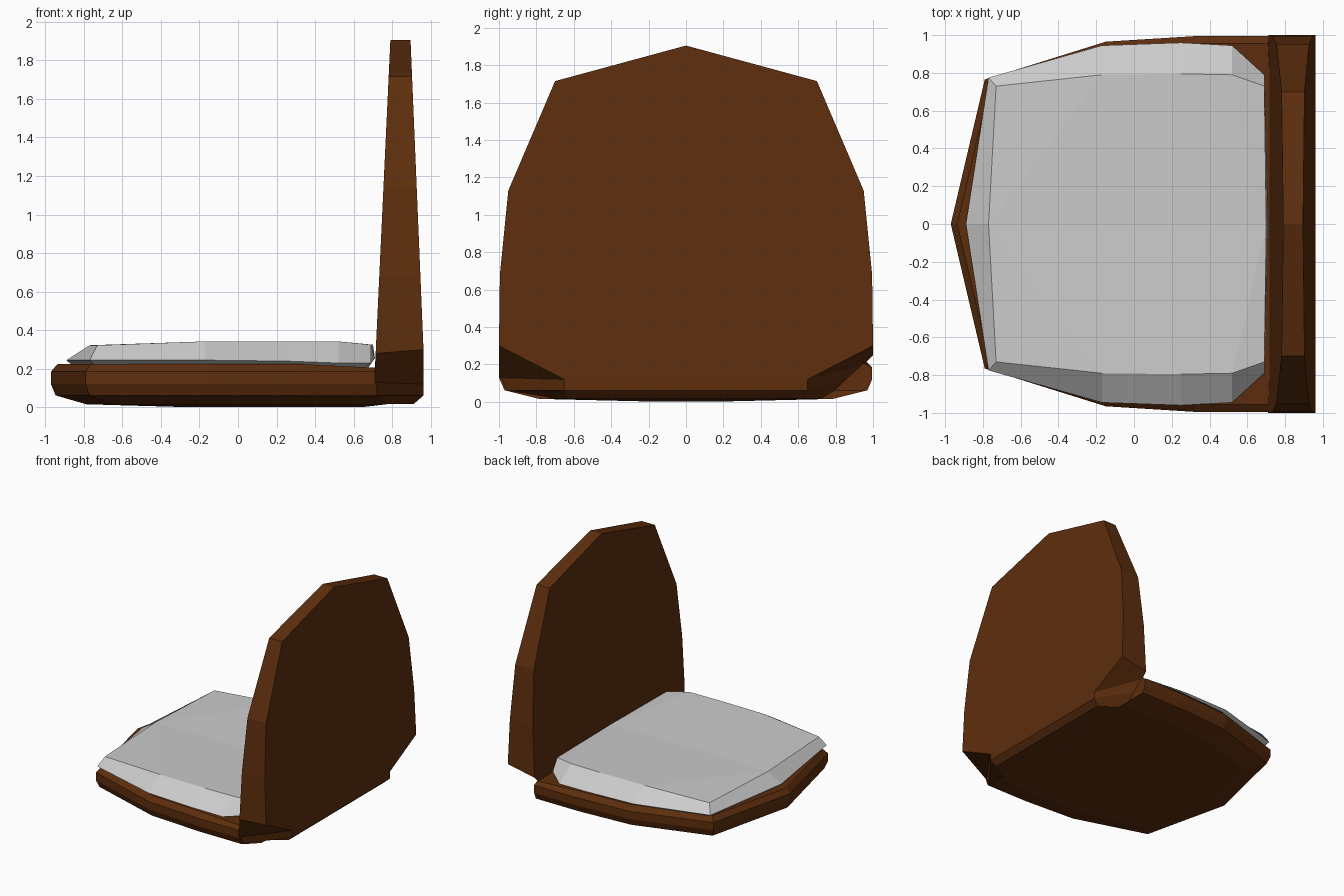
import bpy, bmesh

if "Cube" in bpy.data.objects:
    bpy.data.objects.remove(bpy.data.objects["Cube"])


def mirror_y(half):
    """Close a half outline (y >= 0) into a full ring symmetric about y = 0."""
    return half + [(x, -y, z) for x, y, z in reversed(half) if abs(y) > 1e-6]


def loft(name, rings, material=None):
    """Skin equal-length rings, cap both ends and weld shared points."""
    bm = bmesh.new()
    loops = [[bm.verts.new(p) for p in ring] for ring in rings]
    n = len(loops[0])
    for a, b in zip(loops, loops[1:]):
        for i in range(n):
            j = (i + 1) % n
            bm.faces.new((a[i], a[j], b[j], b[i]))
    bm.faces.new(loops[0])
    bm.faces.new(loops[-1])
    bmesh.ops.remove_doubles(bm, verts=bm.verts[:], dist=1e-5)
    bmesh.ops.triangulate(bm, faces=[f for f in bm.faces if len(f.verts) > 4])
    bmesh.ops.recalc_face_normals(bm, faces=bm.faces[:])
    mesh = bpy.data.meshes.new(name)
    bm.to_mesh(mesh)
    bm.free()
    obj = bpy.data.objects.new(name, mesh)
    bpy.context.collection.objects.link(obj)
    if material:
        mesh.materials.append(material)
    return obj


wood = bpy.data.materials.new("brown_wood")
wood.diffuse_color = (0.11, 0.027, 0.004, 1)
wood.use_nodes = True
wood.node_tree.nodes["Principled BSDF"].inputs["Base Color"].default_value = wood.diffuse_color

# Seat base: shield-shaped slab with bevelled rims and shallow belly
outline = [(-0.97, 0), (-0.79, 0.765), (-0.15, 0.965), (0.33, 0.995), (0.72, 0.995)]


def base_ring(sx, sy, z, back=0.72):
    return mirror_y([(x * sx if x < 0.7 else back, y * sy, z) for x, y in outline])


rim = base_ring(0.965, 0.96, 0.225)
rim[4] = (0.72, 0.955, 0.205)
rim[5] = (0.72, -0.955, 0.205)
loft("seat_base", [
    base_ring(0.3, 0.2, 0.002, 0.65),
    base_ring(0.81, 0.79, 0.016, 0.77),
    base_ring(0.975, 0.975, 0.062),
    base_ring(1, 1, 0.12),
    base_ring(1, 1, 0.185),
    rim,
], wood)

# Cushion: thin pad with chamfered rim
edge = [(-0.89, 0, 0.245), (-0.77, 0.775, 0.245), (-0.17, 0.945, 0.245),
        (0.25, 0.96, 0.24), (0.52, 0.945, 0.23), (0.69, 0.79, 0.23), (0.71, 0, 0.255)]
top = [(-0.77, 0, 0.322), (-0.73, 0.73, 0.322), (-0.17, 0.79, 0.342),
       (0.25, 0.795, 0.342), (0.52, 0.79, 0.342), (0.69, 0.73, 0.325), (0.70, 0, 0.325)]
bottom = [(x * 0.95, y * 0.93, 0.205) for x, y, z in edge]
loft("cushion", [mirror_y(bottom), mirror_y(edge), mirror_y(top)])

# Backrest: tapered arched panel; lower corners slant in to the seat rim
arch = [(0, 1.905), (0.70, 1.715), (0.95, 1.13), (0.995, 0.68)]
inner_low = [(1.0, 0.28), (1.0, 0.13), (0.97, 0.062), (0.76, 0.018)]
open_low = [(1.0, 0.25), (0.95, 0.20), (0.86, 0.12), (0.76, 0.018)]
outer_low = [(1.0, 0.30), (0.65, 0.12), (0.65, 0.062)]
heel, end = [(0.63, 0.018)], [(0.63, 0.062)]


def inner_x(z):
    return 0.71 + 0.08 * max(0, z - 0.2) / 1.7


def outer_x(z):
    return 0.962 - 0.067 * max(0, z - 0.3) / 1.6 - (0.05 if z < 0.04 else 0)


def panel(right, left, fx):
    pts = right + [(-y, z) for y, z in reversed(left) if y > 0]
    return [(fx(z), y, z) for y, z in pts]


outer = arch + outer_low
loft("backrest", [
    panel(arch + open_low, arch + inner_low, inner_x),
    panel(outer + heel, outer + heel, outer_x),
    panel(outer + end, outer + end, outer_x),
], wood)
